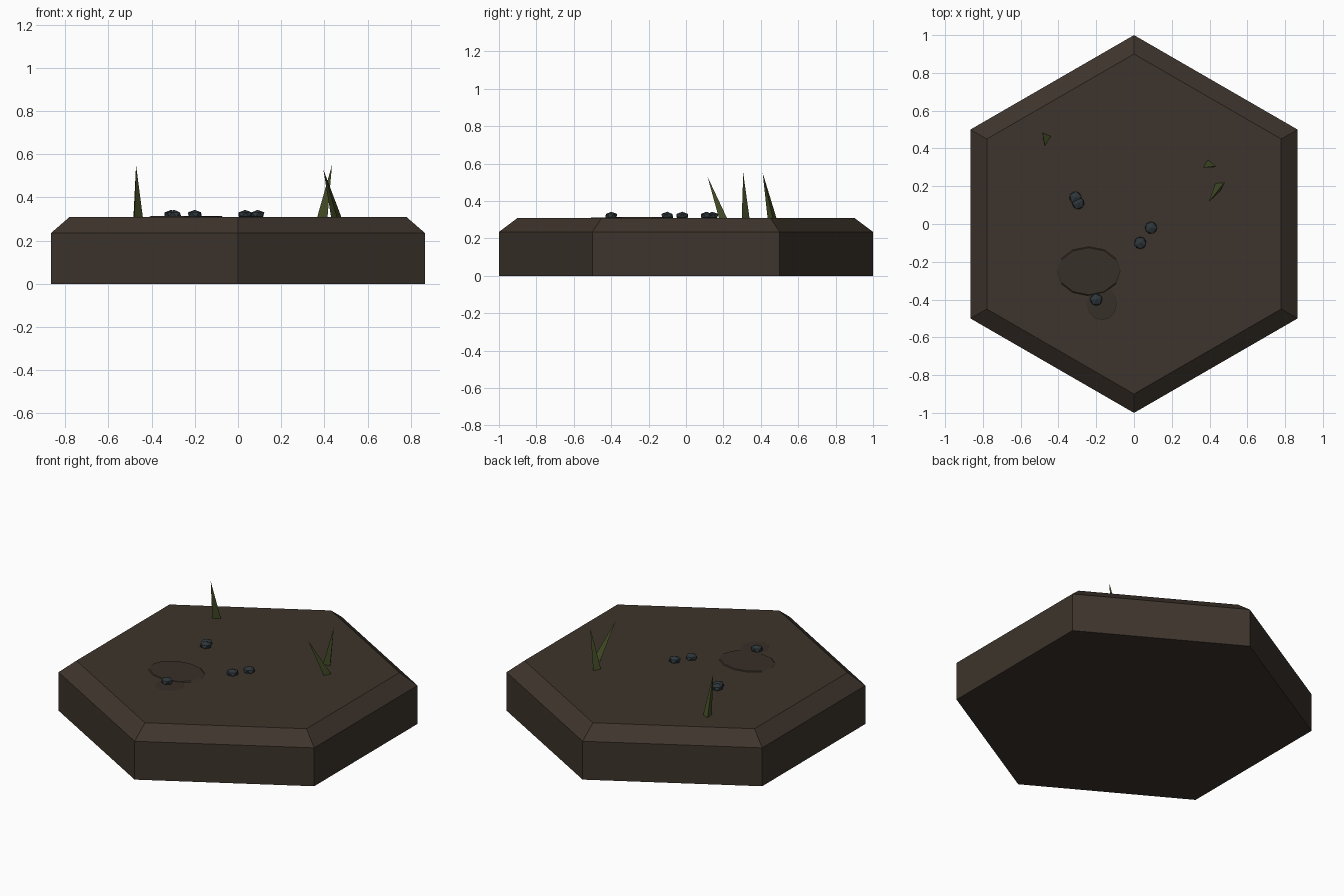
import bpy, bmesh, math, random
from mathutils import Vector, Matrix

random.seed(4)
cube = bpy.data.objects.get("Cube")
if cube:
    bpy.data.objects.remove(cube, do_unlink=True)


def material(name, rgb):
    m = bpy.data.materials.new(name)
    m.use_nodes = True
    m.diffuse_color = (*rgb, 1)
    m.node_tree.nodes["Principled BSDF"].inputs["Base Color"].default_value = (*rgb, 1)
    return m


soil = material("dark soil", (0.047, 0.034, 0.025))
mud = material("wet mud", (0.039, 0.029, 0.021))
slate = material("slate", (0.028, 0.038, 0.044))
grass = material("swamp grass", (0.056, 0.072, 0.019))


def add(name, bm, mat):
    bmesh.ops.recalc_face_normals(bm, faces=bm.faces)
    mesh = bpy.data.meshes.new(name)
    bm.to_mesh(mesh)
    bm.free()
    mesh.materials.append(mat)
    ob = bpy.data.objects.new(name, mesh)
    bpy.context.collection.objects.link(ob)
    return ob


TOP = 0.31

# Hexagonal tile with a chamfered rim, corners on the y axis
bm = bmesh.new()
rings = []
for radius, z in ((1, 0), (1, 0.235), (0.9, TOP)):
    rings.append([bm.verts.new((radius * math.sin(i * math.pi / 3),
                                radius * math.cos(i * math.pi / 3), z)) for i in range(6)])
for low, high in zip(rings, rings[1:]):
    for i in range(6):
        j = (i + 1) % 6
        bm.faces.new((low[i], low[j], high[j], high[i]))
bm.faces.new(rings[0])
bm.faces.new(rings[-1])
add("hex_tile", bm, soil)


# Thin muddy patches lying on the soil
def patch(name, x, y, rx, ry, height):
    bm = bmesh.new()
    bmesh.ops.create_cone(bm, cap_ends=True, segments=12, radius1=1, radius2=0.96, depth=height)
    bmesh.ops.transform(bm, verts=bm.verts, matrix=Matrix.Translation(
        (x, y, TOP + height / 2)) @ Matrix.Diagonal((rx, ry, 1, 1)))
    add(name, bm, mud)


patch("mud_patch_large", -0.24, -0.25, 0.17, 0.13, 0.004)
patch("mud_patch_small", -0.17, -0.42, 0.08, 0.09, 0.002)


# Faceted pebbles
def pebble(name, x, y, radius):
    bm = bmesh.new()
    bmesh.ops.create_icosphere(bm, subdivisions=1, radius=radius)
    turn = Matrix.Rotation(random.uniform(0, math.tau), 4, "Z")
    bmesh.ops.transform(bm, verts=bm.verts, matrix=Matrix.Translation(
        (x, y, TOP + 0.011)) @ Matrix.Diagonal((1, 1, 0.6, 1)) @ turn)
    add(name, bm, slate)


for i, (x, y) in enumerate(((-0.31, 0.14), (-0.295, 0.11), (0.09, -0.02),
                            (0.033, -0.10), (-0.2, -0.40))):
    pebble(f"pebble_{i + 1}", x, y, 0.036)


# Three-sided grass blades leaning from base to tip
def blade(name, base, tip, turn):
    bm = bmesh.new()
    foot = [bm.verts.new((base[0] + 0.028 * math.cos(turn + k * math.tau / 3),
                          base[1] + 0.028 * math.sin(turn + k * math.tau / 3), TOP - 0.005))
            for k in range(3)]
    point = bm.verts.new(tip)
    bm.faces.new(foot)
    for k in range(3):
        bm.faces.new((foot[k], foot[(k + 1) % 3], point))
    add(name, bm, grass)


blade("grass_blade_right", (-0.468, 0.462), (-0.472, 0.41, 0.55), 0.1)
blade("grass_blade_left_back", (0.39, 0.312), (0.435, 0.306, 0.55), math.pi / 2)
blade("grass_blade_left_front", (0.457, 0.205), (0.395, 0.115, 0.53), 0.6)
